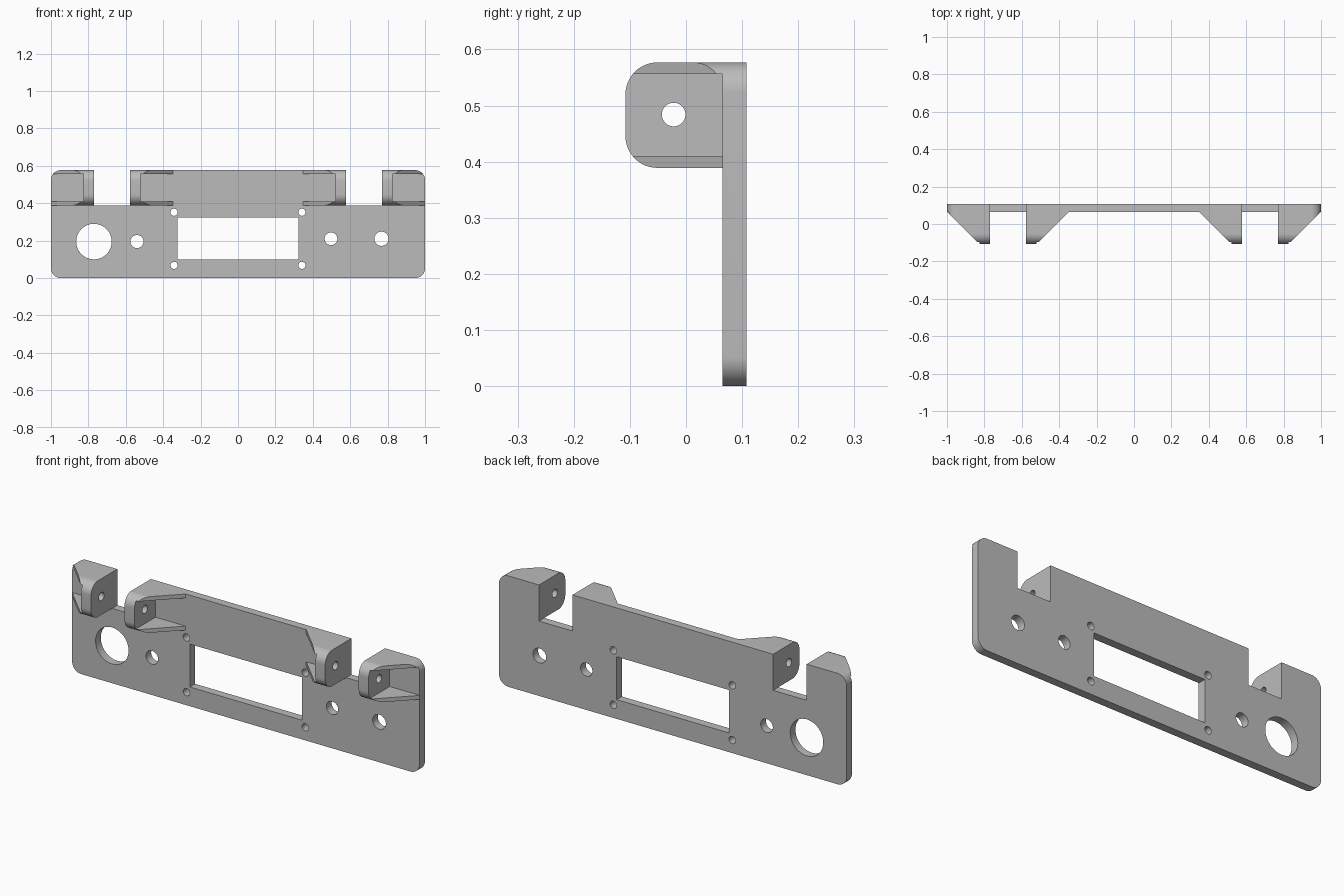
import bpy, bmesh, math
from mathutils import Vector

cube = bpy.data.objects.get("Cube")
if cube:
    bpy.data.objects.remove(cube, do_unlink=True)

# Main dimensions
TOP, SHELF = 0.577, 0.389          # panel top, notch floor and lug underside
FRONT, BACK = 0.065, 0.108         # panel faces along y
TIP = -0.108                       # front of the lugs
NOTCH_IN, NOTCH_OUT = 0.577, 0.77  # notch sides
WALL, WEB = 0.057, 0.021           # lug wall and gusset thickness
CORNER, LUG_CORNER = 0.053, 0.057
FAR = 1.2                          # overshoot of the cutting prisms

grey = bpy.data.materials.new("plain grey")
grey.use_nodes = True
grey.diffuse_color = (0.5, 0.5, 0.5, 1)
grey.node_tree.nodes["Principled BSDF"].inputs["Base Color"].default_value = (0.5, 0.5, 0.5, 1)


def rounded(points, steps=12):
    """Round the square corners of a polygon given as (u, v, radius)."""
    out = []
    for i, (u, v, r) in enumerate(points):
        p = Vector((u, v))
        if not r:
            out.append(p)
            continue
        a = (Vector(points[i - 1][:2]) - p).normalized()
        b = (Vector(points[(i + 1) % len(points)][:2]) - p).normalized()
        centre = p + r * (a + b)
        for k in range(steps + 1):
            t = math.pi / 2 * k / steps
            out.append(centre - r * (b * math.cos(t) + a * math.sin(t)))
    return out


def circle(u, v, r, n=48):
    return [(u + r * math.cos(math.tau * k / n), v + r * math.sin(math.tau * k / n))
            for k in range(n)]


def rect(u0, u1, v0, v1):
    return [(u0, v0), (u1, v0), (u1, v1), (u0, v1)]


def prism(name, points, axis, lo=-FAR, hi=FAR):
    """Extrude a polygon along the x, y or z axis."""
    place = {"x": lambda u, v, w: (w, u, v),
             "y": lambda u, v, w: (u, w, v),
             "z": lambda u, v, w: (u, v, w)}[axis]
    bm = bmesh.new()
    low = [bm.verts.new(place(u, v, lo)) for u, v in points]
    high = [bm.verts.new(place(u, v, hi)) for u, v in points]
    bm.faces.new(low)
    bm.faces.new(high)
    for i in range(len(low)):
        bm.faces.new((low[i - 1], low[i], high[i], high[i - 1]))
    bmesh.ops.recalc_face_normals(bm, faces=bm.faces)
    mesh = bpy.data.meshes.new(name)
    bm.to_mesh(mesh)
    bm.free()
    mesh.materials.append(grey)
    obj = bpy.data.objects.new(name, mesh)
    bpy.context.collection.objects.link(obj)
    return obj


def combine(body, tool, operation):
    mod = body.modifiers.new(tool.name, "BOOLEAN")
    mod.operation, mod.solver, mod.object = operation, "EXACT", tool
    bpy.context.view_layer.objects.active = body
    bpy.ops.object.modifier_apply(modifier=mod.name)
    bpy.data.objects.remove(tool, do_unlink=True)


def mirrored(half):
    return half + [(-p[0],) + tuple(p[1:]) for p in reversed(half)]


# Front outline with rounded outer corners and two notches
outline = mirrored([(NOTCH_IN, TOP, 0), (NOTCH_IN, SHELF, 0), (NOTCH_OUT, SHELF, 0),
                    (NOTCH_OUT, TOP, 0), (1, TOP, CORNER), (1, 0, CORNER)])
panel = prism("bracket_panel", rounded(outline), "y")

# Side profile: thin plate with rounded lugs reaching forward
side = [(BACK, 0, 0), (BACK, TOP, 0), (TIP, TOP, LUG_CORNER),
        (TIP, SHELF, LUG_CORNER), (FRONT, SHELF, 0), (FRONT, 0, 0)]
combine(panel, prism("side_profile", rounded(side), "x"), "INTERSECT")

# Plan: sloping gussets on both sides of each lug pair
depth = FRONT - TIP
outer, inner = NOTCH_OUT + WALL, NOTCH_IN - WALL
plan = mirrored([(FAR, FAR), (FAR, FRONT), (outer + depth, FRONT), (outer, TIP),
                 (outer, -FAR), (inner, -FAR), (inner, TIP), (inner - depth, FRONT)])
combine(panel, prism("plan_profile", plan, "z"), "INTERSECT")

# Pockets between the upper and lower gussets
for name, x0, x1 in (("left_pocket", outer, FAR), ("right_pocket", -FAR, -outer),
                     ("middle_pocket", -inner, inner)):
    pocket = prism(name, rect(x0, x1, -FAR, FRONT), "z", SHELF + WEB, TOP - WEB)
    combine(panel, pocket, "DIFFERENCE")

# Pivot hole through all lugs
combine(panel, prism("pivot_hole", circle(-0.022, 0.484, 0.021), "x"), "DIFFERENCE")

# Display window
combine(panel, prism("window", rect(-0.323, 0.323, 0.1, 0.323), "y"), "DIFFERENCE")

# Control holes and window screw holes
holes = [(-0.77, 0.195, 0.095), (-0.54, 0.195, 0.035),
         (0.497, 0.21, 0.034), (0.767, 0.21, 0.038)]
holes += [(x, z, 0.019) for x in (-0.342, 0.342) for z in (0.068, 0.352)]
for hole in holes:
    combine(panel, prism("hole", circle(*hole), "y"), "DIFFERENCE")

# Smooth curved walls, crisp edges
bpy.ops.object.select_all(action="DESELECT")
panel.select_set(True)
bpy.context.view_layer.objects.active = panel
bpy.ops.object.shade_smooth_by_angle(angle=math.radians(30))
